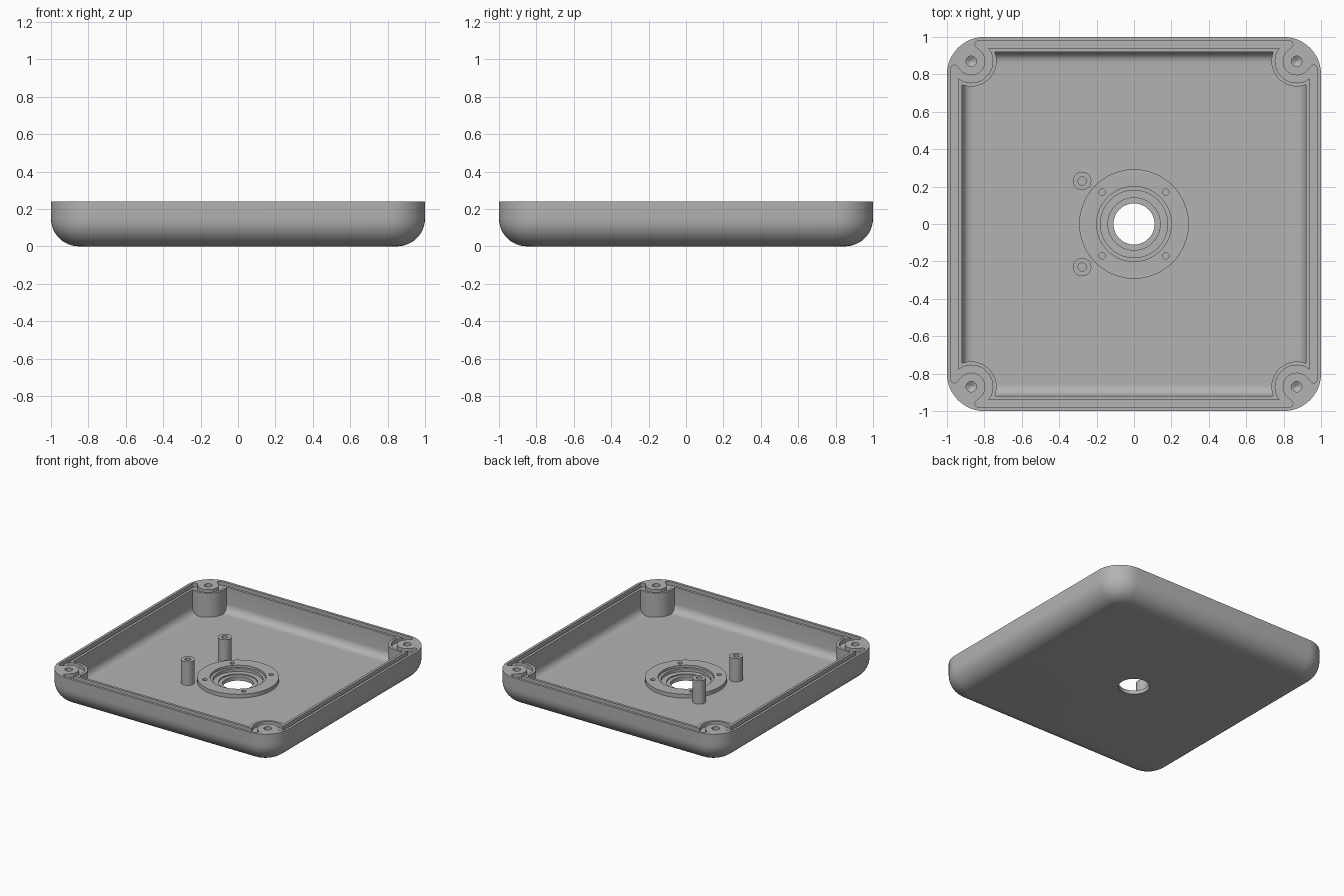
import bpy, bmesh, math
from mathutils import Matrix

if "Cube" in bpy.data.objects:
    bpy.data.objects.remove(bpy.data.objects["Cube"])

TOP, FLOOR, BOSS = 0.24, 0.05, 0.87
CORNERS = [(sx * BOSS, sy * BOSS) for sx in (-1, 1) for sy in (-1, 1)]

grey = bpy.data.materials.new("plain grey")
grey.use_nodes = True
grey.diffuse_color = (0.45, 0.45, 0.45, 1)
grey.node_tree.nodes["Principled BSDF"].inputs["Base Color"].default_value = (0.45, 0.45, 0.45, 1)


def arc(cx, cy, r, a0, a1, n):
    angles = [math.radians(a0 + (a1 - a0) * i / n) for i in range(n + 1)]
    return [(cx + r * math.cos(a), cy + r * math.sin(a)) for a in angles]


def four_fold(corner):
    """Repeat one corner's points around the centre."""
    pts = []
    for k in range(4):
        c, s = round(math.cos(k * math.pi / 2)), round(math.sin(k * math.pi / 2))
        pts += [(c * x - s * y, s * x + c * y) for x, y in corner]
    return pts


def loft(name, rings):
    """Join (outline, height) rings into a closed solid."""
    bm = bmesh.new()
    loops = [[bm.verts.new((x, y, z)) for x, y in pts] for pts, z in rings]
    for a, b in zip(loops, loops[1:]):
        for i in range(len(a)):
            j = (i + 1) % len(a)
            bm.faces.new((a[i], a[j], b[j], b[i]))
    bm.faces.new(loops[0][::-1])
    bm.faces.new(loops[-1])
    bmesh.ops.recalc_face_normals(bm, faces=bm.faces)
    mesh = bpy.data.meshes.new(name)
    bm.to_mesh(mesh)
    bm.free()
    mesh.materials.append(grey)
    ob = bpy.data.objects.new(name, mesh)
    bpy.context.collection.objects.link(ob)
    return ob


def turned(name, profile, at=(0, 0), n=48):
    """Solid of revolution from (radius, height) pairs."""
    return loft(name, [(arc(*at, r, 0, 360 - 360 / n, n - 1), z) for r, z in profile])


def cut(target, cutter):
    mod = target.modifiers.new("cut", 'BOOLEAN')
    mod.operation, mod.solver, mod.object = 'DIFFERENCE', 'EXACT', cutter
    bpy.context.view_layer.objects.active = target
    bpy.ops.object.modifier_apply(modifier=mod.name)
    bpy.data.objects.remove(cutter)


def dished(half, radius, fillet, z0, z1, n):
    """Rounded square rings with a rounded bottom edge."""
    rings = []
    for i in range(n + 1):
        a = math.pi / 2 * i / n
        d = fillet * (1 - math.sin(a))
        c = half - radius
        rings.append((four_fold(arc(c, c, radius - d, 0, 90, 12)), z0 + fillet * (1 - math.cos(a))))
    return rings + [(rings[-1][0], z1)]


def notched(half, r):
    """Square outline with its corners bitten out around the bosses."""
    a = math.degrees(math.acos((half - BOSS) / r))
    return four_fold(arc(BOSS, BOSS, r, -a, a - 270, 24))


# outer shell
shell = loft("enclosure_shell", dished(1.0, 0.2, 0.15, 0, TOP, 12))

# inner cavity, leaving the corner bosses standing
cavity = loft("cavity_cutter", dished(0.92, 0.07, 0.06, FLOOR, 0.4, 6))
for at in CORNERS:
    cut(cavity, turned("boss_keep", [(0.135, -0.1), (0.135, 0.5)], at))
cut(shell, cavity)

# gasket groove running inside the bosses
outer = four_fold(arc(0.96, 0.83, 0.02, 0, 165, 8) + arc(BOSS, BOSS, 0.075, -45, -225, 20)
                  + arc(0.83, 0.96, 0.02, -75, 90, 8))
inner = notched(0.94, 0.115)
groove = loft("groove_cutter", [(outer, TOP - 0.03), (outer, 0.4)])
cut(groove, loft("groove_core", [(inner, 0.1), (inner, 0.5)]))
cut(shell, groove)

# screw holes in the bosses
for at in CORNERS:
    cut(shell, turned("screw_cutter", [(0.004, 0.085), (0.028, 0.1), (0.028, 0.4)], at, 24))

# stepped port through the floor
cut(shell, turned("port_cutter", [(0.11, -0.1), (0.11, 0.03), (0.14, 0.03), (0.14, 0.04),
                                  (0.18, 0.04), (0.18, 0.2)]))

# raised mounting ring with four screw holes
ring = turned("mounting_ring", [(0.293, FLOOR - 0.005), (0.293, FLOOR + 0.03)])
cut(ring, turned("ring_cutter", [(0.18, 0), (0.18, FLOOR + 0.012), (0.2, FLOOR + 0.012), (0.2, 0.2)]))
for sx in (-1, 1):
    for sy in (-1, 1):
        cut(ring, turned("hole_cutter", [(0.017, FLOOR), (0.017, 0.2)], (sx * 0.17, sy * 0.17), 20))

# two standing posts with pilot holes
posts = []
for side, sy in (("front", -1), ("back", 1)):
    at = (-0.277, sy * 0.23)
    post = turned(side + "_post", [(0.049, FLOOR - 0.005), (0.049, TOP - 0.005)], at, 32)
    cut(post, turned("pilot_cutter", [(0.022, 0.12), (0.022, 0.4)], at, 20))
    posts.append(post)

# smooth curved walls, crisp edges
bpy.ops.object.select_all(action='DESELECT')
for ob in [shell, ring] + posts:
    ob.select_set(True)
bpy.context.view_layer.objects.active = shell
bpy.ops.object.shade_smooth_by_angle(angle=math.radians(30))
